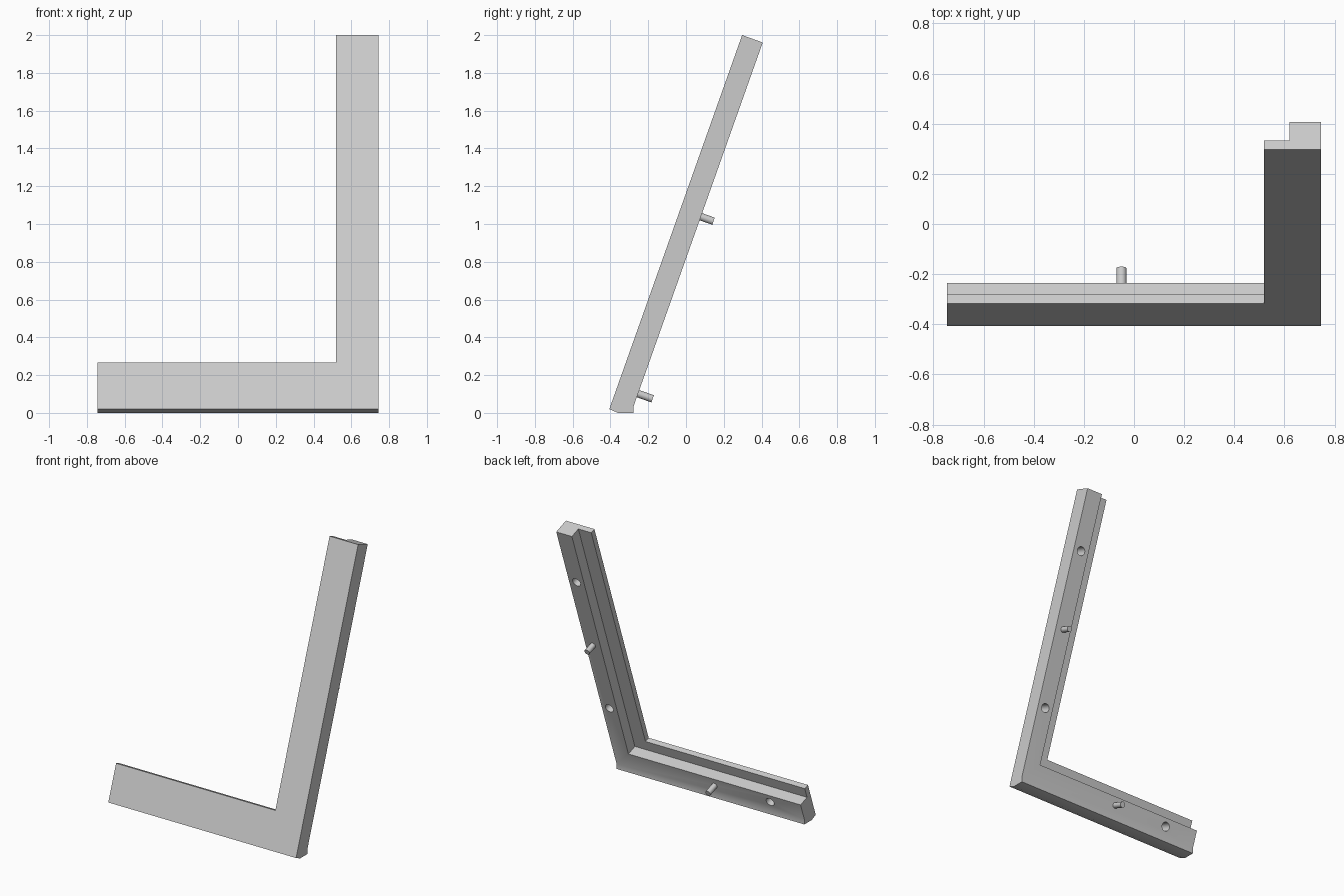
import bpy, bmesh, math
from mathutils import Matrix, Vector

cube = bpy.data.objects.get("Cube")
if cube:
    bpy.data.objects.remove(cube, do_unlink=True)

grey = bpy.data.materials.new("plain grey")
grey.use_nodes = True
grey.diffuse_color = (0.6, 0.6, 0.6, 1)
grey.node_tree.nodes["Principled BSDF"].inputs["Base Color"].default_value = (0.6, 0.6, 0.6, 1)

# Leaning frame space: x across, y depth from the front face, z up the slope
HALF, LENGTH, DEPTH, LIP = 0.745, 2.101, 0.116, 0.038
LEAN = Matrix.Translation((0, -0.406, 0.02)) @ Matrix.Rotation(math.radians(-19.55), 4, 'X')
POST_INNER, POST_STEP = 0.519, 0.621
BAR_TOP, BAR_STEP = 0.263, 0.186
POST_MID, BAR_MID = (POST_STEP + HALF) / 2, 0.128


def make(name, bm):
    bmesh.ops.recalc_face_normals(bm, faces=bm.faces)
    mesh = bpy.data.meshes.new(name)
    bm.to_mesh(mesh)
    bm.free()
    mesh.materials.append(grey)
    obj = bpy.data.objects.new(name, mesh)
    bpy.context.collection.objects.link(obj)
    return obj


def box(name, low, high):
    low, high = Vector(low), Vector(high)
    bm = bmesh.new()
    place = Matrix.Translation((low + high) / 2) @ Matrix.Diagonal((*(high - low), 1))
    bmesh.ops.create_cube(bm, size=1, matrix=LEAN @ place)
    return make(name, bm)


def rod(name, x, z, radius, y0, y1):
    bm = bmesh.new()
    place = Matrix.Translation((x, (y0 + y1) / 2, z)) @ Matrix.Rotation(math.pi / 2, 4, 'X')
    bmesh.ops.create_cone(bm, cap_ends=True, segments=32, radius1=radius, radius2=radius,
                          depth=y1 - y0, matrix=LEAN @ place)
    return make(name, bm)


def smooth(obj):
    bpy.ops.object.select_all(action='DESELECT')
    obj.select_set(True)
    bpy.context.view_layer.objects.active = obj
    bpy.ops.object.shade_smooth_by_angle(angle=math.radians(30))


def cut(target, cutter):
    cutter.hide_render = True
    mod = target.modifiers.new("cut", 'BOOLEAN')
    mod.operation, mod.solver, mod.object = 'DIFFERENCE', 'EXACT', cutter
    bpy.context.view_layer.objects.active = target
    bpy.ops.object.modifier_apply(modifier=mod.name)
    bpy.data.objects.remove(cutter, do_unlink=True)


# Slab with a flat foot, drawn from the side and extruded across
top_front = LEAN @ Vector((0, 0, LENGTH))
top_back = LEAN @ Vector((0, DEPTH, LENGTH))
heel = LEAN @ Vector((0, DEPTH, 0.058))
profile = [(-0.406, 0.02), (-0.36, 0), (heel.y, 0), heel.yz, top_back.yz, top_front.yz]
bm = bmesh.new()
side = bm.faces.new([bm.verts.new((-HALF, y, z)) for y, z in profile])
grown = bmesh.ops.extrude_face_region(bm, geom=[side])["geom"]
bmesh.ops.translate(bm, vec=(2 * HALF, 0, 0),
                    verts=[g for g in grown if isinstance(g, bmesh.types.BMVert)])
frame = make("corner_frame", bm)

# Cut away the opening, then the step behind its edge
cut(frame, box("opening_cutter", (-1, -1, BAR_TOP), (POST_INNER, 1, 3)))
cut(frame, box("step_cutter", (-1, LIP, BAR_STEP), (POST_STEP, 1, 3)))

# Dowel holes in the back
for x, z in [(POST_MID, 0.567), (POST_MID, 1.677), (-0.49, BAR_MID)]:
    cut(frame, rod("hole_cutter", x, z, 0.031, DEPTH - 0.08, DEPTH + 0.1))
smooth(frame)

# Dowel pins
smooth(rod("post_pin", POST_MID, 1.122, 0.02, DEPTH - 0.03, DEPTH + 0.071))
smooth(rod("bar_pin", -0.05, BAR_MID, 0.02, DEPTH - 0.03, DEPTH + 0.082))
